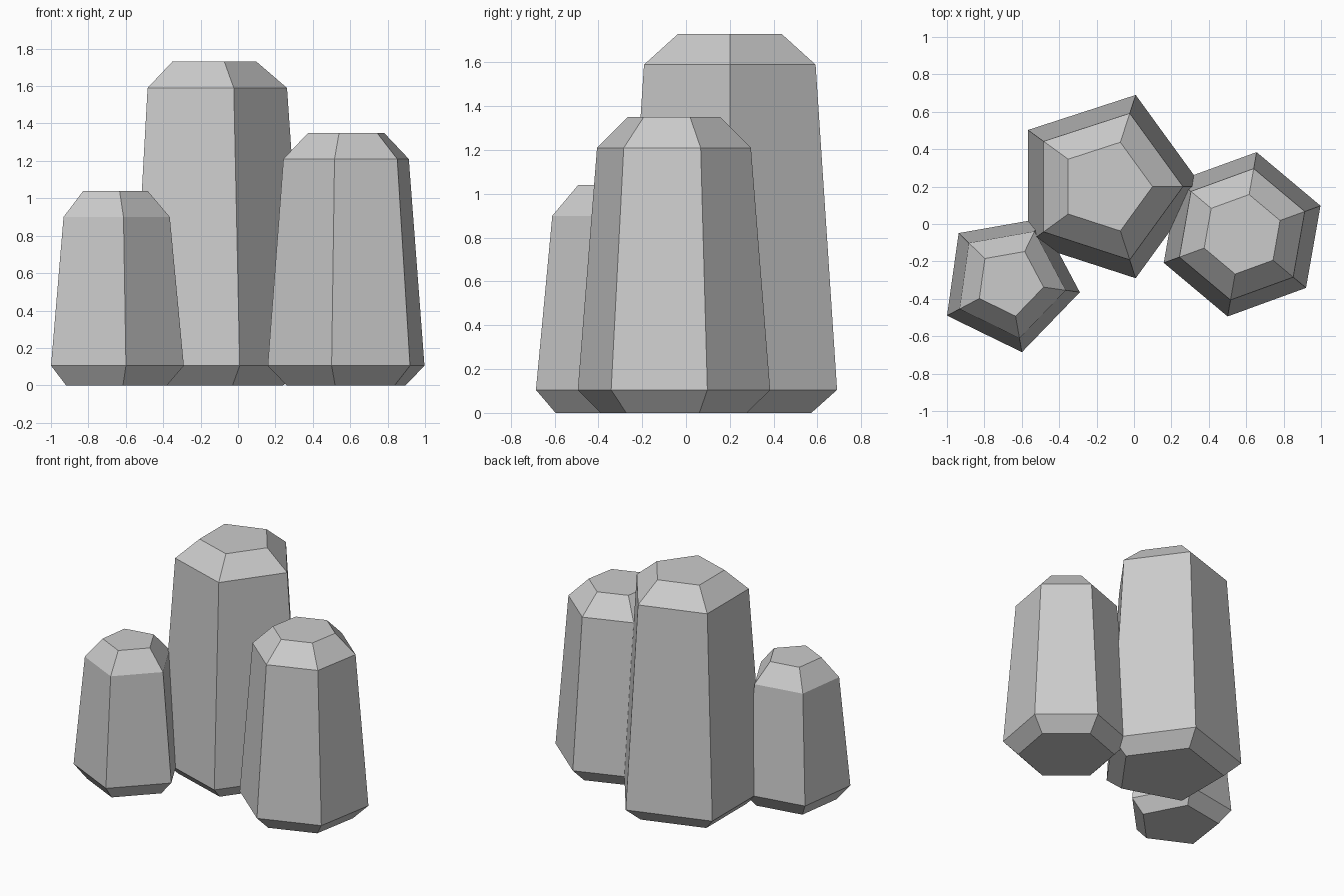
import bpy, bmesh
from math import cos, sin, radians, pi

if "Cube" in bpy.data.objects:
    bpy.data.objects.remove(bpy.data.objects["Cube"])


def crystal(name, sides, centre, radius, turn, height):
    """Faceted column: narrow foot, widest ring, tapered shoulder, flat cap."""
    rings = [(0.76, 0.0), (1.0, 0.105), (0.80, height - 0.14), (0.484, height)]
    bm = bmesh.new()
    loops = []
    for scale, z in rings:
        r = radius * scale
        loops.append([bm.verts.new((r * cos(radians(turn) + 2 * pi * i / sides),
                                    r * sin(radians(turn) + 2 * pi * i / sides), z))
                      for i in range(sides)])
    for low, high in zip(loops, loops[1:]):
        for i in range(sides):
            j = (i + 1) % sides
            bm.faces.new((low[i], low[j], high[j], high[i]))
    bm.faces.new(loops[0][::-1])
    bm.faces.new(loops[-1])
    mesh = bpy.data.meshes.new(name)
    bm.to_mesh(mesh)
    bm.free()
    obj = bpy.data.objects.new(name, mesh)
    obj.location = (*centre, 0)
    bpy.context.collection.objects.link(obj)


# Three rock columns standing together
crystal("tall_column", 5, (-0.15, 0.20), 0.515, 0, 1.73)
crystal("middle_column", 6, (0.578, -0.055), 0.446, 20, 1.35)
crystal("short_column", 5, (-0.665, -0.312), 0.379, -8, 1.04)
